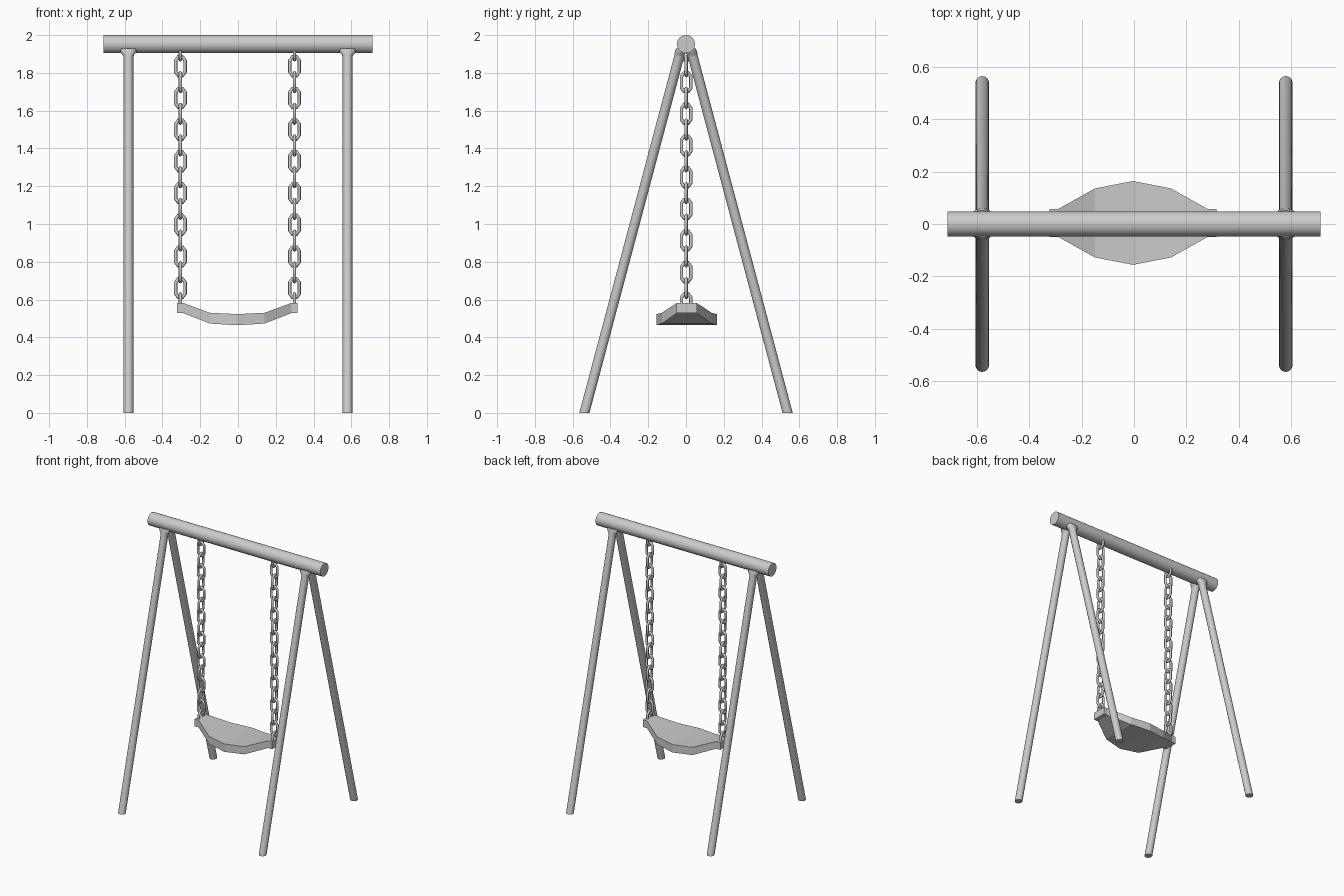
import bpy, bmesh, math
from mathutils import Vector

if "Cube" in bpy.data.objects:
    bpy.data.objects.remove(bpy.data.objects["Cube"])


def make_object(name, bm, smooth=None):
    bmesh.ops.recalc_face_normals(bm, faces=bm.faces)
    mesh = bpy.data.meshes.new(name)
    bm.to_mesh(mesh)
    bm.free()
    ob = bpy.data.objects.new(name, mesh)
    bpy.context.collection.objects.link(ob)
    if smooth:
        bpy.ops.object.select_all(action='DESELECT')
        ob.select_set(True)
        bpy.context.view_layer.objects.active = ob
        bpy.ops.object.shade_smooth_by_angle(angle=math.radians(smooth))
    return ob


def loft(rings):
    """Skin a list of equal-length point rings and cap both ends."""
    bm = bmesh.new()
    loops = [[bm.verts.new(p) for p in ring] for ring in rings]
    n = len(loops[0])
    for a, b in zip(loops, loops[1:]):
        for i in range(n):
            j = (i + 1) % n
            bm.faces.new((a[i], a[j], b[j], b[i]))
    bm.faces.new(loops[0][::-1])
    bm.faces.new(loops[-1])
    return bm


def circle(n):
    return [(math.cos(2 * math.pi * i / n), math.sin(2 * math.pi * i / n)) for i in range(n)]


# Top bar
BAR_R, BAR_Z = 0.048, 1.952
make_object("top_bar", loft([[(x, BAR_R * c, BAR_Z + BAR_R * s) for c, s in circle(32)]
                             for x in (-0.712, 0.712)]), 35)

# Splayed legs: cut level at the ground, flared where they join the bar
LEG_RINGS = [(0, 0.026, 0.027), (1.885, 0.026, 0.027), (1.897, 0.031, 0.028),
             (1.907, 0.042, 0.029), (1.93, 0.046, 0.027)]
for x, side in ((-0.58, "left"), (0.58, "right")):
    for sy, end in ((-1, "front"), (1, "back")):
        rings = [[(x + rx * c, sy * (0.538 - 0.266 * z) + ry * s, z) for c, s in circle(20)]
                 for z, rx, ry in LEG_RINGS]
        make_object(f"{end}_{side}_leg", loft(rings), 40)

# Sagging seat: x, half width, top height, bottom height
SEAT = [(-0.323, 0.053, 0.582, 0.528), (-0.29, 0.053, 0.582, 0.528),
        (-0.149, 0.132, 0.53, 0.473), (-0.004, 0.160, 0.523, 0.464),
        (0.141, 0.132, 0.53, 0.473), (0.282, 0.053, 0.582, 0.528),
        (0.315, 0.053, 0.582, 0.528)]
make_object("seat", loft([[(x, 0.004 - w, b), (x, 0.004 + w, b), (x, 0.004 + w, t), (x, 0.004 - w, t)]
                          for x, w, t, b in SEAT]))


# Chains of octagonal links, alternately turned a quarter turn
def add_link(bm, centre, across, half_len, half_w=0.025, r=0.0088):
    up, depth = Vector((0, 0, 1)), across.cross(Vector((0, 0, 1)))
    k, h = 0.010, half_len - 0.020
    path = [(half_w, -h), (half_w, h), (k, half_len), (-k, half_len),
            (-half_w, h), (-half_w, -h), (-k, -half_len), (k, -half_len)]
    pts = [Vector(p) for p in path]
    loops = []
    for i, p in enumerate(pts):
        d1, d2 = (p - pts[i - 1]).normalized(), (pts[(i + 1) % 8] - p).normalized()
        n1, n2 = Vector((d1.y, -d1.x)), Vector((d2.y, -d2.x))
        miter = (n1 + n2) / (1 + n1.dot(n2))
        ring = []
        for c, s in circle(8):
            q = p + miter * r * c
            ring.append(bm.verts.new(centre + across * q.x + up * q.y + depth * r * s))
        loops.append(ring)
    for i in range(8):
        a, b = loops[i], loops[(i + 1) % 8]
        for j in range(8):
            m = (j + 1) % 8
            bm.faces.new((a[j], a[m], b[m], b[j]))


PITCH = 0.0839
for x, side in ((-0.305, "left"), (0.299, "right")):
    bm = bmesh.new()
    for i in range(17):
        last = i == 16
        z = 0.587 if last else 1.919 - i * PITCH
        across = Vector((1, 0, 0)) if i % 2 else Vector((0, 1, 0))
        add_link(bm, Vector((x, 0.001, z)), across, 0.044 if last else 0.050)
    make_object(f"{side}_chain", bm, 50)
